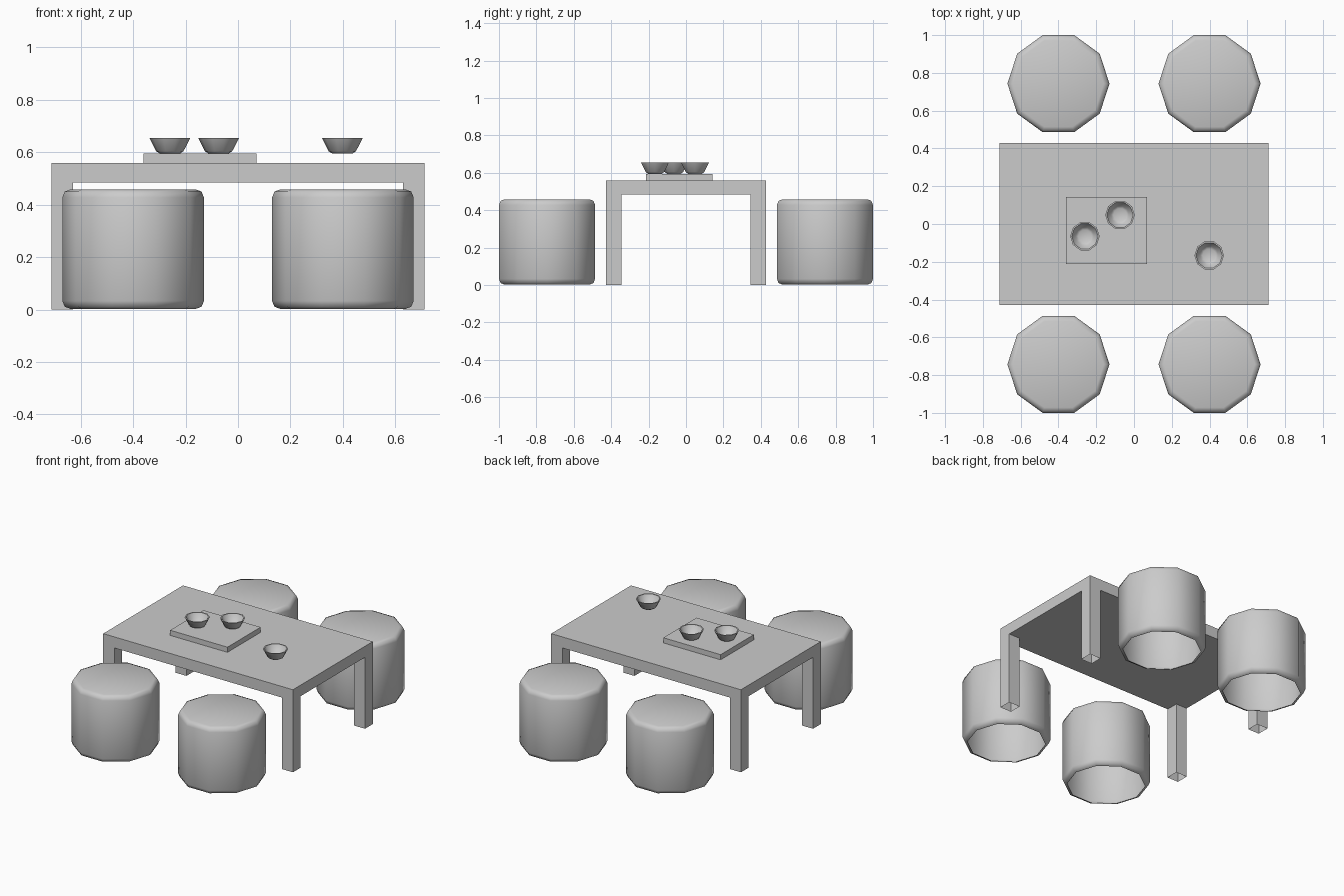
import bpy, bmesh
from math import cos, sin, pi, radians

if "Cube" in bpy.data.objects:
    bpy.data.objects.remove(bpy.data.objects["Cube"])


def add_object(name, bm, smooth_angle=None):
    bmesh.ops.recalc_face_normals(bm, faces=bm.faces[:])
    me = bpy.data.meshes.new(name)
    bm.to_mesh(me)
    bm.free()
    if smooth_angle:
        me.polygons.foreach_set("use_smooth", [True] * len(me.polygons))
        me.set_sharp_from_angle(angle=radians(smooth_angle))
    ob = bpy.data.objects.new(name, me)
    bpy.context.collection.objects.link(ob)
    return ob


def box(lo, hi):
    bm = bmesh.new()
    bmesh.ops.create_cube(bm, size=1)
    for v in bm.verts:
        for i in range(3):
            v.co[i] = hi[i] if v.co[i] > 0 else lo[i]
    return bm


def lathe(profile, cap_start, cap_end, sides=10):
    """Revolve (radius, z) points around z, optionally capping the ends."""
    bm = bmesh.new()
    rings = [[bm.verts.new((r * cos(2 * pi * k / sides), r * sin(2 * pi * k / sides), z))
              for k in range(sides)] for r, z in profile]
    for a, b in zip(rings, rings[1:]):
        for k in range(sides):
            n = (k + 1) % sides
            bm.faces.new((a[k], a[n], b[n], b[k]))
    if cap_start:
        bm.faces.new(rings[0][::-1])
    if cap_end:
        bm.faces.new(rings[-1])
    return bm


# Table: slab cut at the leg lines, corner cells extruded down as open-ended legs
X, Y, LEG = 0.712, 0.428, 0.083
bm = box((-X, -Y, 0.485), (X, Y, 0.56))
for axis, half in ((0, X), (1, Y)):
    for s in (-1, 1):
        co, no = [0, 0, 0], [0, 0, 0]
        co[axis], no[axis] = s * (half - LEG), 1
        bmesh.ops.bisect_plane(bm, geom=bm.verts[:] + bm.edges[:] + bm.faces[:],
                               plane_co=co, plane_no=no)
bm.normal_update()
corners = []
for f in bm.faces:
    c = f.calc_center_median()
    if f.normal.z < -0.9 and abs(c.x) > X - LEG and abs(c.y) > Y - LEG:
        corners.append(f)
ends = bmesh.ops.extrude_discrete_faces(bm, faces=corners)["faces"]
for f in ends:
    for v in f.verts:
        v.co.z = 0
bmesh.ops.delete(bm, geom=ends, context='FACES_ONLY')
bmesh.ops.remove_doubles(bm, verts=bm.verts[:], dist=1e-5)
add_object("table", bm)

# Serving tray
add_object("tray", box((-0.36, -0.213, 0.56), (0.07, 0.143, 0.595)))

# Four round stools, open underneath
stool_profile = [(0.24, 0.003), (0.261, 0.011), (0.27, 0.033),
                 (0.27, 0.428), (0.261, 0.45), (0.24, 0.458)]
for sx in (-1, 1):
    for sy in (-1, 1):
        ob = add_object("stool", lathe(stool_profile, False, True), 80)
        ob.location = (sx * 0.4, sy * 0.743, 0)

# Bowls with a thin wall
bowl_profile = [(0.038, 0), (0.052, 0.009), (0.078, 0.06),
                (0.070, 0.06), (0.048, 0.016), (0.035, 0.009)]
for x, y in ((-0.26, -0.065), (-0.074, 0.048), (0.398, -0.166)):
    ob = add_object("bowl", lathe(bowl_profile, True, True), 45)
    ob.location = (x, y, 0.595)
